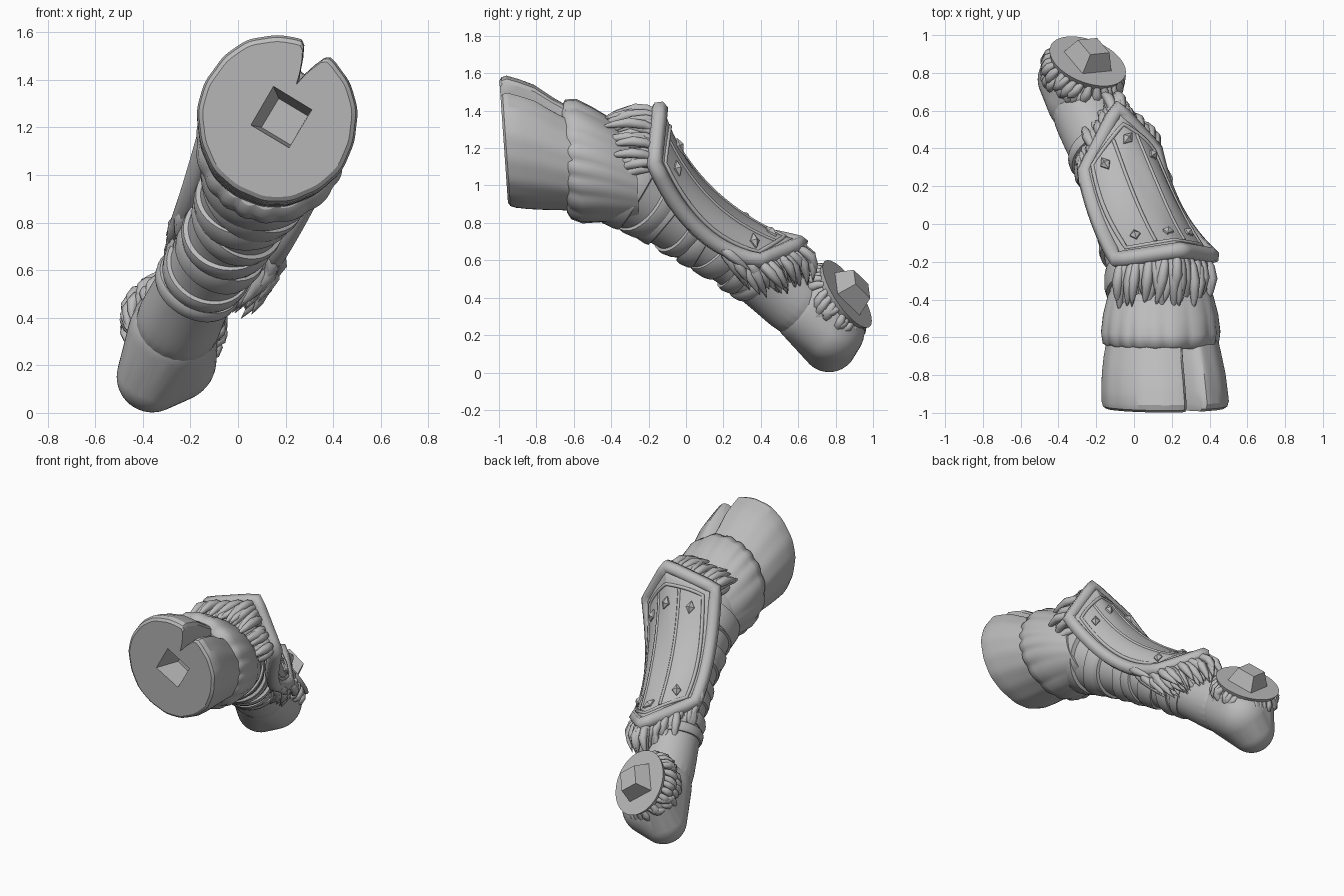
import bpy, bmesh, math, random
from mathutils import Vector as V

random.seed(4)
old = bpy.data.objects.get("Cube")
if old:
    bpy.data.objects.remove(old)

grey = bpy.data.materials.new("stone_grey")
grey.use_nodes = True
grey.diffuse_color = (0.5, 0.5, 0.5, 1)
grey.node_tree.nodes["Principled BSDF"].inputs["Base Color"].default_value = (0.5, 0.5, 0.5, 1)


def finish(name, bm, angle=40):
    bmesh.ops.recalc_face_normals(bm, faces=bm.faces)
    me = bpy.data.meshes.new(name)
    bm.to_mesh(me)
    bm.free()
    ob = bpy.data.objects.new(name, me)
    bpy.context.collection.objects.link(ob)
    me.materials.append(grey)
    bpy.ops.object.select_all(action='DESELECT')
    ob.select_set(True)
    bpy.context.view_layer.objects.active = ob
    bpy.ops.object.shade_smooth_by_angle(angle=math.radians(angle))
    return ob


def frame(d):
    d = V(d).normalized()
    side = d.cross(V((0, 0, 1))).normalized()
    return d, side, side.cross(d)


def loft(name, rings, seg=32, shape=lambda a, i: 1, angle=40):
    """Skin of elliptical rings: (centre, direction, half width, half height)."""
    bm = bmesh.new()
    loops = []
    for i, (c, d, ra, rb) in enumerate(rings):
        _, s, u = frame(d)
        loop = []
        for k in range(seg):
            a = math.tau * k / seg
            f = shape(a, i)
            loop.append(bm.verts.new(V(c) + s * ra * f * math.cos(a) + u * rb * f * math.sin(a)))
        loops.append(loop)
    for p, q in zip(loops, loops[1:]):
        for k in range(seg):
            n = (k + 1) % seg
            bm.faces.new((p[k], p[n], q[n], q[k]))
    bm.faces.new(loops[0])
    bm.faces.new(loops[-1])
    ob = finish(name, bm, angle)
    for cap in ob.data.polygons[-2:]:
        cap.use_smooth = False
    return ob


def tubes(name, paths, depth, cyclic=False):
    """Tubes along paths of (point, radius factor)."""
    cu = bpy.data.curves.new(name, 'CURVE')
    cu.dimensions = '3D'
    cu.bevel_depth = depth
    cu.bevel_resolution = 1
    cu.use_fill_caps = True
    for path in paths:
        sp = cu.splines.new('POLY')
        sp.points.add(len(path) - 1)
        for pt, (co, r) in zip(sp.points, path):
            pt.co = (*co, 1)
            pt.radius = r
        sp.use_cyclic_u = cyclic
    ob = bpy.data.objects.new(name, cu)
    bpy.context.collection.objects.link(ob)
    cu.materials.append(grey)


def tuft(base, direction, out, length):
    """Curved lock of fur that lifts outward, then curls back in."""
    radii = (0.6, 1, 1.1, 0.75, 0.05)
    return [(base + direction * length * k / 4 + out * 0.035 * math.sin(k * 0.9), r)
            for k, r in enumerate(radii)]


# Hoof with a cleft between two rounded lobes
tilt = (0, 1, 0.07)
cleft = (0.42, 0.43, 0.43, 0.41, 0.38, 0.32, 0.22)


def hoof_shape(a, i):
    off = abs(a - math.radians(60))
    near = max(0, 1 - off / math.radians(10))
    lip = max(0, 1 - off / math.radians(20)) ** 2
    return 1 - cleft[i] * near - 0.07 * lip + 0.006 * math.sin(7 * a) + 0.004 * math.sin(17 * a)


hoof = loft("hoof", [
    ((0.165, -0.975, 1.235), tilt, 0.312, 0.327),
    ((0.165, -0.963, 1.235), tilt, 0.328, 0.345),
    ((0.165, -0.935, 1.235), tilt, 0.336, 0.354),
    ((0.161, -0.87, 1.222), tilt, 0.332, 0.348),
    ((0.157, -0.79, 1.205), tilt, 0.326, 0.335),
    ((0.152, -0.69, 1.17), tilt, 0.31, 0.302),
    ((0.15, -0.57, 1.13), tilt, 0.285, 0.27)], 120, hoof_shape, 30)

# Square socket cut into the hoof
turn = math.radians(14)
socket = loft("socket_cutter", [((0.175, -1.1, 1.255), (0, 1, 0), 0.155, 0.155),
                                ((0.19, -0.8, 1.22), (0, 1, 0), 0.1, 0.1)], 4)
for v in socket.data.vertices:
    x, z = v.co.x - 0.175, v.co.z - 1.245
    v.co.x = 0.175 + x * math.cos(turn) - z * math.sin(turn)
    v.co.z = 1.245 + x * math.sin(turn) + z * math.cos(turn)
socket.hide_render = True
socket.hide_set(True)
cut = hoof.modifiers.new("socket", 'BOOLEAN')
cut.object = socket
cut.solver = 'EXACT'

# Scalloped cuff above the hoof
cuff = [(-0.65, 1.14, 0.27, 0.28), (-0.63, 1.14, 0.305, 0.315), (-0.57, 1.13, 0.315, 0.33),
        (-0.48, 1.11, 0.305, 0.305), (-0.38, 1.08, 0.28, 0.275), (-0.26, 1.03, 0.22, 0.22)]
wave = (0.05, 0.045, 0.03, 0.02, 0.012, 0)
loft("hoof_cuff", [((0.14, y, z), (0, 1, 0.05), a, b) for y, z, a, b in cuff], 120,
     lambda a, i: 1 + wave[i] * (abs(math.sin(9 * a + 0.9 * math.sin(3 * a))) - 0.5), 60)

# Shin
leg = [((0.14, -0.62, 1.13), 0.26), ((0.13, -0.4, 1.08), 0.26), ((0.06, -0.19, 0.93), 0.21),
       ((-0.01, 0.0, 0.8), 0.185), ((-0.085, 0.2, 0.665), 0.173), ((-0.165, 0.365, 0.55), 0.168),
       ((-0.235, 0.53, 0.415), 0.176), ((-0.28, 0.68, 0.31), 0.193)]


def leg_at(t):
    i = min(int(t), len(leg) - 2)
    (p, r), (q, s) = leg[i], leg[i + 1]
    return V(p).lerp(V(q), t - i), (V(q) - V(p)).normalized(), r + (s - r) * (t - i)


rings = []
for i, (c, r) in enumerate(leg):
    d = V(leg[min(i + 1, len(leg) - 1)][0]) - V(leg[max(i - 1, 0)][0])
    rings.append((c, d, r, r))
shin = loft("shin", rings, 24)
shin.modifiers.new("smooth", 'SUBSURF').levels = 2

# Cloth wraps around the shin
wraps = [(1.5, 0.07, 0.2, 0.1), (1.95, 0.06, -0.3, 0.1), (2.4, 0.06, 0.25, -0.1), (2.9, 0.05, -0.2, 0.15),
         (3.4, 0.05, 0.25, 0.1), (3.9, 0.06, -0.2, -0.1), (4.6, 0.045, 0.15, 0.1), (5.1, 0.035, -0.1, -0.1)]
for t, w, tx, tz in wraps:
    c, d, r = leg_at(t)
    d = (d + V((tx, 0, tz))).normalized()
    loft("shin_wrap", [(c + d * w * k, d, r + e, r + e) for k, e in
                       ((-1, -0.02), (-0.9, 0.012), (-0.4, 0.02), (0.5, 0.015), (0.9, 0.008), (1, -0.02))], 40)

# Knee, swelling from the shin to the cut thigh
axis, side, up = frame((0.32, 0.79, 0.53))
disc = V((-0.245, 0.862, 0.42))
bm = bmesh.new()
for c, r in (((-0.36, 0.765, 0.152), 0.15), ((-0.27, 0.775, 0.225), 0.18), ((-0.275, 0.66, 0.325), 0.19)):
    made = bmesh.ops.create_icosphere(bm, subdivisions=4, radius=r)
    bmesh.ops.translate(bm, verts=made["verts"], vec=c)
for k in range(48):
    a = math.tau * k / 48
    bm.verts.new(disc + (side * math.cos(a) + up * math.sin(a)) * 0.18 - axis * 0.01)
hull = bmesh.ops.convex_hull(bm, input=bm.verts)
bmesh.ops.delete(bm, geom=[g for g in hull["geom_interior"] if isinstance(g, bmesh.types.BMVert)], context='VERTS')
finish("knee", bm, 50)

# Thigh cut face and square peg
loft("thigh_disc", [(disc - axis * 0.04, axis, 0.195, 0.195), (disc, axis, 0.213, 0.213)], 48)
loft("thigh_peg", [(disc, axis, 0.135, 0.135), (disc + axis * 0.1, axis, 0.09, 0.09)], 4)

# Curved shin guard: right edge, ridge and left edge, each through three points
lines = [[V(p) for p in row] for row in (
    ((0.41, -0.17, 1.12), (0.22, 0.07, 0.76), (0.11, 0.39, 0.6)),
    ((0.24, -0.14, 1.41), (0.07, 0.15, 0.92), (-0.09, 0.61, 0.69)),
    ((-0.09, -0.19, 1.32), (-0.19, 0.03, 0.97), (-0.26, 0.28, 0.76)))]


def guard(u, v):
    """Point on the guard, bulging away from the shin between edge and ridge."""
    pts = [a * (1 - v) * (1 - 2 * v) + b * 4 * v * (1 - v) + c * v * (2 * v - 1) for a, b, c in lines]
    p = pts[0].lerp(pts[1], u * 2) if u < 0.5 else pts[1].lerp(pts[2], u * 2 - 1)
    out = (p - leg_at(1.9 + 3 * v)[0]).normalized()
    return p + out * 0.05 * abs(math.sin(math.tau * u)) * max(0, math.sin(math.pi * v)) ** 0.7


def guard_normal(u, v):
    u = min(max(u, 0.02), 0.98)
    v = min(max(v, 0.02), 0.98)
    n = (guard(u + 0.02, v) - guard(u - 0.02, v)).cross(guard(u, v + 0.01) - guard(u, v - 0.01)).normalized()
    return n if n.dot(V((0.1, 0.6, 0.8))) > 0 else -n


bm = bmesh.new()
grid = [[bm.verts.new(guard(i / 16, j / 16)) for j in range(17)] for i in range(17)]
for i in range(16):
    for j in range(16):
        bm.faces.new((grid[i][j], grid[i + 1][j], grid[i + 1][j + 1], grid[i][j + 1]))
plate = finish("shin_guard", bm, 30)
thick = plate.modifiers.new("thickness", 'SOLIDIFY')
thick.thickness = 0.04
thick.offset = 0


def border(m, lift):
    steps = [k / 12 for k in range(12)]
    uv = ([(0, s) for s in steps] + [(s, 1) for s in steps] +
          [(1, 1 - s) for s in steps] + [(1 - s, 0) for s in steps])
    uv = [(m + u * (1 - 2 * m), m * 0.7 + v * (1 - 1.4 * m)) for u, v in uv]
    return [(guard(u, v) + guard_normal(u, v) * lift, 1) for u, v in uv]


tubes("guard_rim", [border(0, 0)], 0.045, True)
tubes("guard_inner_trim", [border(0.12, 0.018)], 0.012, True)
tubes("guard_ridges", [[(guard(u, k / 20) + guard_normal(u, k / 20) * 0.018, 1) for k in range(2, 19)]
                       for u in (0.36, 0.64)], 0.01)

# Diamond studs
for u, v in ((0.24, 0.2), (0.5, 0.18), (0.76, 0.2), (0.24, 0.82), (0.5, 0.84), (0.76, 0.82)):
    p, n = guard(u, v), guard_normal(u, v)
    loft("guard_stud", [(p, n, 0.028, 0.042), (p + n * 0.028, n, 0.028, 0.042), (p + n * 0.045, n, 0.004, 0.006)], 4)

# Fur spilling from both ends of the guard, wrapping round the sides of the lower end
locks = []
for v, flow, t, count, wrap, size in ((0, V((0, -0.98, 0)), 1.8, 22, 0, 0.29),
                                      (1, V((-0.1, 0.3, -0.4)), 4.9, 32, 0.35, 0.21)):
    centre = leg_at(t)[0]
    for layer in range(3):
        for k in range(count):
            s = (k + random.uniform(0.2, 0.8)) / count * (1 + 2 * wrap) - wrap
            u = min(max(s, 0), 1)
            base = guard(u, abs(v - abs(s - u))).lerp(centre, 0.05 + 0.1 * layer)
            out = (base - centre).normalized()
            go = (flow.normalized() - out * 0.1 + V([random.uniform(-0.2, 0.2) for _ in range(3)])).normalized()
            locks.append(tuft(base, go, out, size * random.uniform(0.8, 1.15)))
tubes("guard_fur", locks, 0.027)

# Fur around the thigh cut
locks = []
for layer in range(2):
    for k in range(30):
        a = math.tau * (k + 0.5 * layer) / 30
        out = side * math.cos(a) + up * math.sin(a)
        base = disc + out * (0.185 - 0.015 * layer) - axis * (0.02 + 0.05 * layer)
        go = (-axis - out * 0.15 + out.cross(axis) * random.uniform(-0.5, 0.5)).normalized()
        locks.append(tuft(base, go, out, random.uniform(0.12, 0.18)))
tubes("thigh_fur", locks, 0.024)
